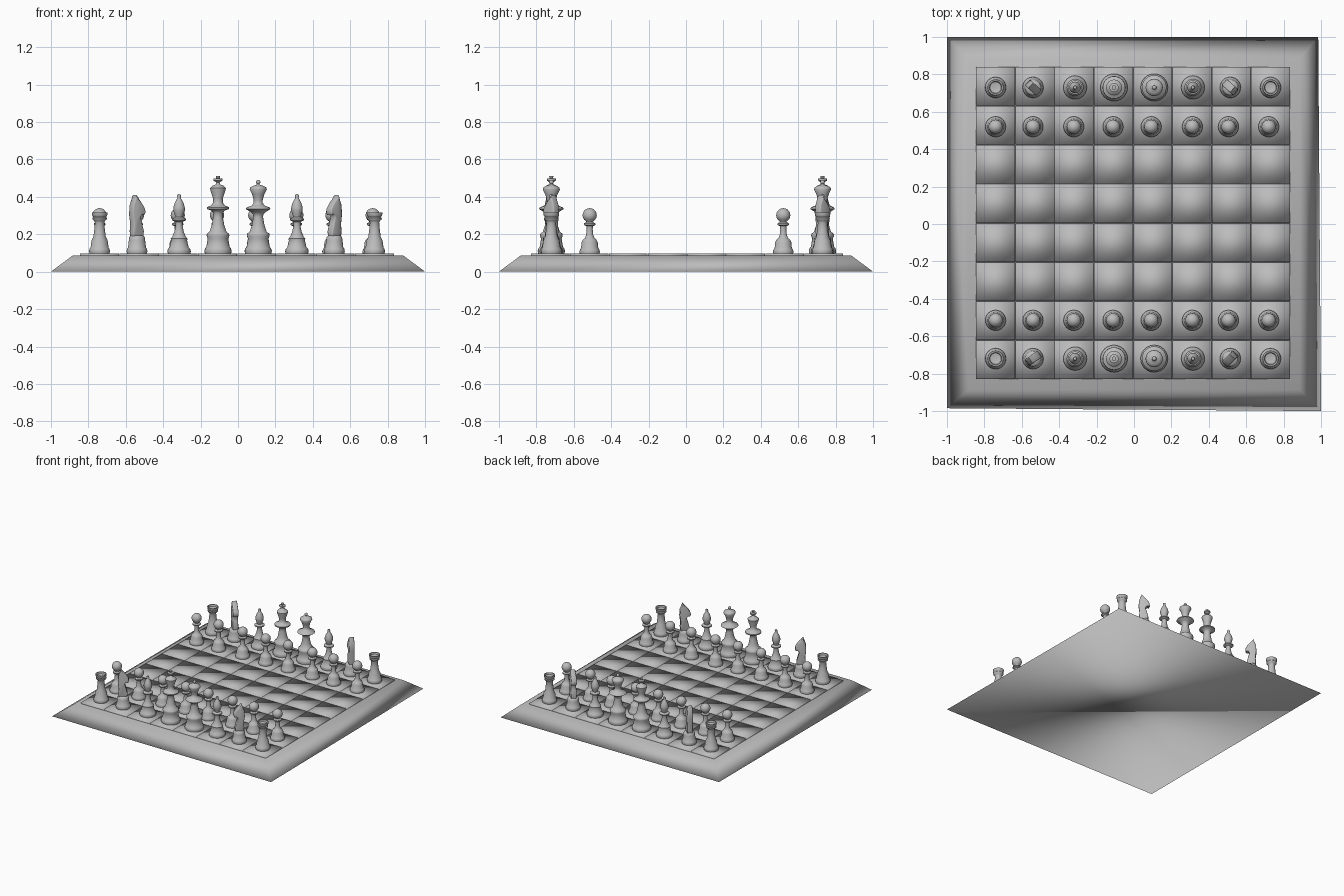
import bpy, bmesh, math
from mathutils import Matrix, Vector

cube = bpy.data.objects.get("Cube")
if cube:
    bpy.data.objects.remove(cube, do_unlink=True)

grey = bpy.data.materials.new("plain grey")
grey.use_nodes = True
grey.diffuse_color = (0.5, 0.5, 0.5, 1)
grey.node_tree.nodes["Principled BSDF"].inputs["Base Color"].default_value = (0.5, 0.5, 0.5, 1)

TOP = 0.097  # playing surface height


def to_mesh(bm, name):
    bmesh.ops.recalc_face_normals(bm, faces=bm.faces)
    for f in bm.faces:
        f.smooth = True
    mesh = bpy.data.meshes.new(name)
    bm.to_mesh(mesh)
    bm.free()
    mesh.materials.append(grey)
    return mesh


def place(mesh, name, x=0, y=0, z=0, turn=0):
    ob = bpy.data.objects.new(name, mesh)
    ob.location = (x, y, z)
    ob.rotation_euler.z = math.radians(turn)
    bpy.context.collection.objects.link(ob)
    return ob


def lathe(bm, profile, steps=24):
    """Spin a list of (radius, height) points around the z axis."""
    verts = [bm.verts.new((r, 0, h)) for r, h in profile]
    edges = [bm.edges.new(pair) for pair in zip(verts, verts[1:])]
    bmesh.ops.spin(bm, geom=verts + edges, cent=(0, 0, 0), axis=(0, 0, 1),
                   angle=math.tau, steps=steps, use_duplicate=False)
    bmesh.ops.remove_doubles(bm, verts=bm.verts, dist=0.0004)


def turned(name, profile):
    bm = bmesh.new()
    lathe(bm, profile)
    return to_mesh(bm, name)


def ball(radius, centre, start=-60, end=90, count=9):
    """Profile points of a ball, from low angle to high angle."""
    angles = [math.radians(start + (end - start) * i / (count - 1)) for i in range(count)]
    return [(max(radius * math.cos(a), 0), centre + radius * math.sin(a)) for a in angles]


# Board base: sloping sides, softly shaded
bm = bmesh.new()
low = [bm.verts.new((x, y, 0)) for x, y in ((-1, -0.985), (1, -1), (0.985, 1), (-1, 1))]
high = [bm.verts.new((x * 0.885, y * 0.885, 0.086)) for x, y in ((-1, -1), (1, -1), (1, 1), (-1, 1))]
bm.faces.new(low[::-1])
bm.faces.new(high)
for i in range(4):
    j = (i + 1) % 4
    bm.faces.new((low[i], low[j], high[j], high[i]))
place(to_mesh(bm, "board_base"), "board_base")

# Board squares: thin separate tiles with rounded shading
bm = bmesh.new()
for col in range(8):
    for row in range(8):
        spot = Vector((-0.005 + (col - 3.5) * 0.21, 0.005 + (row - 3.5) * 0.209, TOP - 0.01))
        size = Matrix.Diagonal((0.208, 0.207, 0.02, 1))
        bmesh.ops.create_cube(bm, size=1, matrix=Matrix.Translation(spot) @ size)
place(to_mesh(bm, "board_squares"), "board_squares")

# Turned pieces, heights measured from the playing surface
pawn = turned("pawn", [(0, 0), (0.053, 0), (0.055, 0.012), (0.05, 0.024), (0.046, 0.03),
                       (0.043, 0.06), (0.036, 0.075), (0.026, 0.082), (0.019, 0.1),
                       (0.016, 0.13), (0.018, 0.146), (0.031, 0.153), (0.031, 0.161),
                       (0.018, 0.168)] + ball(0.038, 0.205))

rook = turned("rook", [(0, 0), (0.053, 0), (0.056, 0.012), (0.053, 0.026), (0.048, 0.032),
                       (0.043, 0.07), (0.033, 0.09), (0.028, 0.13), (0.025, 0.165),
                       (0.029, 0.175), (0.038, 0.182), (0.039, 0.19), (0.034, 0.195),
                       (0.041, 0.205), (0.042, 0.22), (0.034, 0.22), (0.03, 0.207), (0, 0.2)])

bishop = turned("bishop", [(0, 0), (0.06, 0), (0.063, 0.012), (0.059, 0.026), (0.051, 0.034),
                           (0.043, 0.07), (0.045, 0.08), (0.036, 0.09), (0.024, 0.12),
                           (0.018, 0.155), (0.021, 0.17), (0.038, 0.178), (0.038, 0.186),
                           (0.02, 0.195), (0.024, 0.21), (0.031, 0.23), (0.031, 0.245),
                           (0.024, 0.27), (0.013, 0.29), (0.009, 0.298), (0.011, 0.306),
                           (0.008, 0.315), (0, 0.318)])

# King and queen share the same foot and body
body = [(0, 0), (0.07, 0), (0.073, 0.014), (0.069, 0.028), (0.062, 0.036), (0.055, 0.08),
        (0.061, 0.095), (0.059, 0.107), (0.046, 0.115), (0.034, 0.15), (0.026, 0.195)]
king = turned("king", body + [(0.026, 0.215), (0.035, 0.23), (0.06, 0.238), (0.06, 0.247),
                              (0.036, 0.258), (0.026, 0.272), (0.026, 0.295), (0.041, 0.34),
                              (0.042, 0.35), (0.03, 0.362), (0.012, 0.37), (0.008, 0.38),
                              (0.024, 0.39), (0.024, 0.4), (0.009, 0.403), (0.012, 0.415),
                              (0, 0.416)])
queen = turned("queen", body + [(0.028, 0.21), (0.04, 0.222), (0.066, 0.238), (0.062, 0.246),
                                (0.036, 0.256), (0.024, 0.27), (0.024, 0.285), (0.032, 0.315),
                                (0.046, 0.343), (0.043, 0.353), (0.028, 0.362), (0.011, 0.367),
                                (0.007, 0.372)] + ball(0.012, 0.382))

# Knight: turned foot with a flat carved head facing local +x
bm = bmesh.new()
lathe(bm, [(0, 0), (0.053, 0), (0.056, 0.012), (0.053, 0.026), (0.048, 0.032),
           (0.044, 0.07), (0.041, 0.088), (0.035, 0.095), (0, 0.1)])
foot_faces = set(bm.faces)
outline = [(0.03, 0.09), (0.033, 0.12), (0.022, 0.16), (0.012, 0.195), (0.022, 0.208),
           (0.036, 0.205), (0.044, 0.22), (0.04, 0.24), (0.02, 0.27), (0, 0.29),
           (-0.016, 0.312), (-0.024, 0.29), (-0.036, 0.26), (-0.04, 0.21),
           (-0.033, 0.16), (-0.036, 0.12), (-0.033, 0.09)]
side = bm.faces.new([bm.verts.new((x, -0.021, z)) for x, z in outline])
moved = bmesh.ops.extrude_face_region(bm, geom=[side], use_keep_orig=True)["geom"]
bmesh.ops.translate(bm, verts=[v for v in moved if isinstance(v, bmesh.types.BMVert)],
                    vec=(0, 0.042, 0))
caps = [f for f in bm.faces if f not in foot_faces and len(f.verts) == len(outline)]
rim = list({e for f in caps for e in f.edges})
bmesh.ops.bevel(bm, geom=rim, offset=0.006, segments=2, affect='EDGES', profile=0.5)
knight = to_mesh(bm, "knight")

# Set out both sides
kinds = [rook, knight, bishop, king, queen, bishop, knight, rook]
columns = [-0.74, -0.54, -0.315, -0.107, 0.108, 0.315, 0.515, 0.73]
pawn_columns = [-0.74, -0.54, -0.322, -0.112, 0.092, 0.312, 0.505, 0.72]
pieces = []
for team, back, front, turns in (("near", -0.72, -0.515, (35, 225)), ("far", 0.73, 0.52, (-42, 138))):
    for i, kind in enumerate(kinds):
        turn = turns[i > 3] if kind is knight else 0
        pieces.append(place(kind, f"{team}_{kind.name}_{i + 1}", columns[i], back, TOP, turn))
        pieces.append(place(pawn, f"{team}_pawn_{i + 1}", pawn_columns[i], front, TOP))

# Smooth shading with crisp turned edges, once per shared mesh
bpy.ops.object.select_all(action='DESELECT')
for mesh in (pawn, rook, knight, bishop, king, queen):
    sample = next(p for p in pieces if p.data == mesh)
    sample.select_set(True)
    bpy.context.view_layer.objects.active = sample
    for poly in mesh.polygons:
        poly.use_smooth = True
    mesh.set_sharp_from_angle(angle=math.radians(50))
